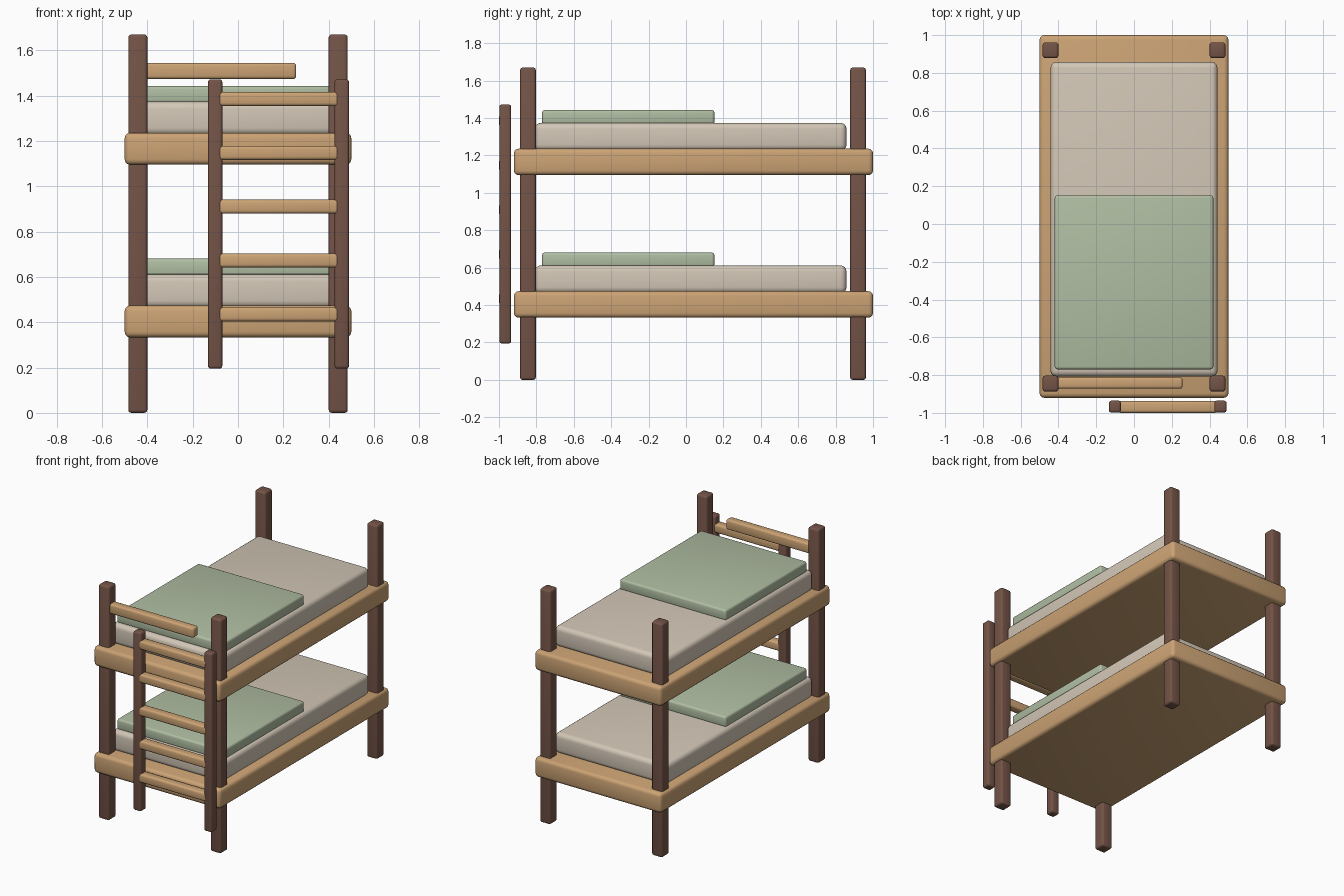
import bpy
from mathutils import Vector

if "Cube" in bpy.data.objects:
    bpy.data.objects.remove(bpy.data.objects["Cube"])


def material(name, rgb):
    m = bpy.data.materials.new(name)
    m.diffuse_color = (*rgb, 1)
    m.use_nodes = True
    m.node_tree.nodes["Principled BSDF"].inputs["Base Color"].default_value = m.diffuse_color
    return m


TAN = material("light wood", (0.60, 0.365, 0.175))
BROWN = material("dark wood", (0.175, 0.088, 0.063))
CREAM = material("cream fabric", (0.65, 0.57, 0.47))
GREEN = material("sage fabric", (0.43, 0.51, 0.36))


def rounded_box(name, x, y, z, mat, radius, segments=3):
    """Rounded box given by its (min, max) extent on each axis."""
    bpy.ops.mesh.primitive_cube_add(size=1)
    ob = bpy.context.object
    ob.name = name
    spans = (x, y, z)
    mid = Vector([(a + b) / 2 for a, b in spans])
    for v in ob.data.vertices:
        v.co = Vector([v.co[i] * (spans[i][1] - spans[i][0]) for i in range(3)])
    ob.location = mid
    ob.data.materials.append(mat)
    bev = ob.modifiers.new("rounding", 'BEVEL')
    bev.width = radius
    bev.segments = segments
    bpy.ops.object.modifier_apply(modifier=bev.name)
    bpy.ops.object.shade_smooth_by_angle(angle=0.7)
    return ob


# Corner posts
for side, cx in (("left", -0.442), ("right", 0.442)):
    for end, cy in (("front", -0.845), ("back", 0.92)):
        rounded_box(f"{end}_{side}_post", (cx - 0.042, cx + 0.042),
                    (cy - 0.042, cy + 0.042), (0, 1.67), BROWN, 0.014)

# Two bunks: platform, mattress, folded blanket
for level, z in (("lower", 0.333), ("upper", 1.095)):
    rounded_box(f"{level}_platform", (-0.5, 0.5), (-0.92, 1.0),
                (z, z + 0.141), TAN, 0.024)
    rounded_box(f"{level}_mattress", (-0.442, 0.442), (-0.808, 0.858),
                (z + 0.13, z + 0.279), CREAM, 0.032, 4)
    rounded_box(f"{level}_blanket", (-0.42, 0.42), (-0.77, 0.152),
                (z + 0.27, z + 0.348), GREEN, 0.015)

# Guard rail across the front of the upper bunk
rounded_box("guard_rail", (-0.415, 0.257), (-0.872, -0.812),
            (1.473, 1.545), TAN, 0.014)

# Ladder
for side, cx in (("left", -0.101), ("right", 0.458)):
    rounded_box(f"ladder_{side}_stile", (cx - 0.032, cx + 0.032),
                (-0.998, -0.935), (0.195, 1.472), BROWN, 0.013)
for i in range(5):
    cz = 0.435 + i * 0.2375
    rounded_box(f"ladder_rung_{i + 1}", (-0.086, 0.444), (-1.0, -0.937),
                (cz - 0.031, cz + 0.031), TAN, 0.014)
